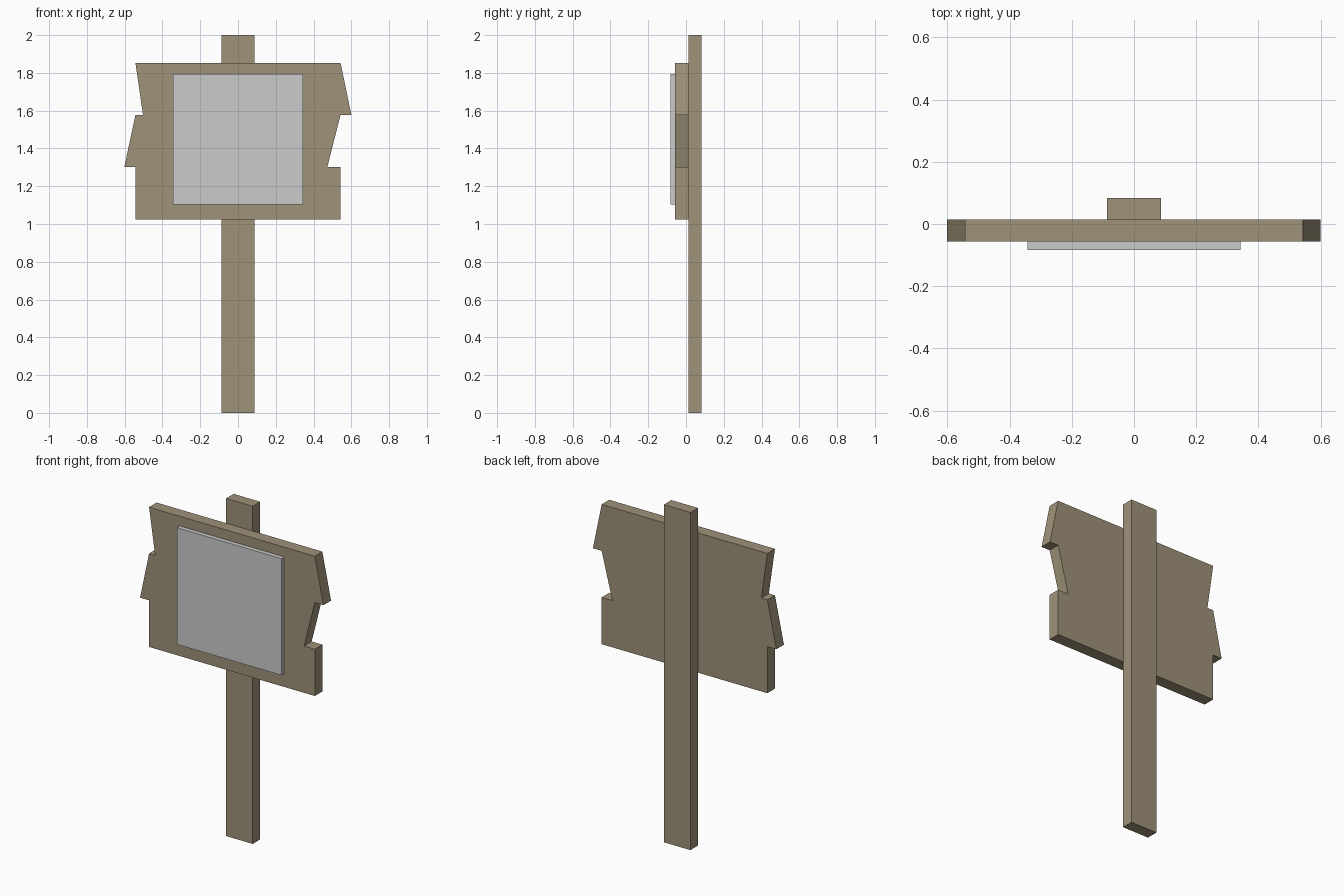
import bpy, bmesh

if "Cube" in bpy.data.objects:
    bpy.data.objects.remove(bpy.data.objects["Cube"])

wood = bpy.data.materials.new("wood")
wood.diffuse_color = (0.343, 0.287, 0.19, 1)
wood.use_nodes = True
wood.node_tree.nodes["Principled BSDF"].inputs["Base Color"].default_value = wood.diffuse_color


def extrude_profile(name, pts, y_front, y_back, mat=None):
    """Solid from an x-z outline, pushed from y_front to y_back."""
    bm = bmesh.new()
    face = bm.faces.new([bm.verts.new((x, y_front, z)) for x, z in pts])
    out = bmesh.ops.extrude_face_region(bm, geom=[face])
    verts = [g for g in out["geom"] if isinstance(g, bmesh.types.BMVert)]
    bmesh.ops.translate(bm, verts=verts, vec=(0, y_back - y_front, 0))
    bmesh.ops.recalc_face_normals(bm, faces=bm.faces)
    mesh = bpy.data.meshes.new(name)
    bm.to_mesh(mesh)
    bm.free()
    if mat:
        mesh.materials.append(mat)
    obj = bpy.data.objects.new(name, mesh)
    bpy.context.collection.objects.link(obj)
    return obj


def rect(half_w, z0, z1):
    return [(-half_w, z0), (half_w, z0), (half_w, z1), (-half_w, z1)]


# Upright post
extrude_profile("post", rect(0.087, 0, 2), 0.013, 0.083, wood)

# Sign board with three jagged plank ends on each side
board = [
    (-0.543, 1.025), (0.543, 1.025), (0.543, 1.302), (0.473, 1.302),
    (0.543, 1.578), (0.6, 1.578), (0.543, 1.853), (-0.543, 1.853),
    (-0.503, 1.578), (-0.543, 1.578), (-0.602, 1.301), (-0.543, 1.301),
]
extrude_profile("sign_board", board, -0.057, 0.014, wood)

# Grey notice panel on the front
extrude_profile("notice_panel", rect(0.343, 1.104, 1.795), -0.083, -0.057)
